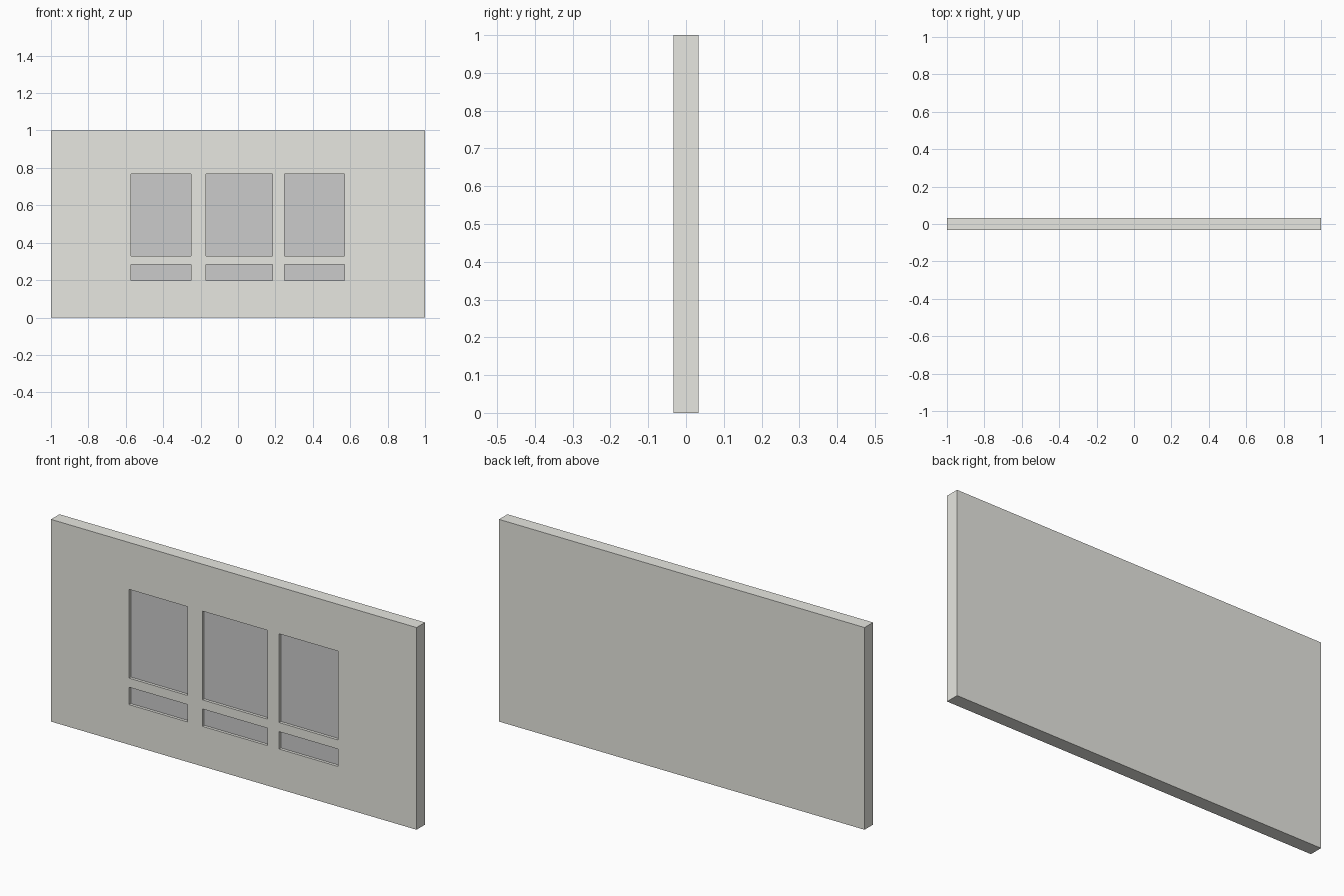
import bpy, bmesh

if "Cube" in bpy.data.objects:
    bpy.data.objects.remove(bpy.data.objects["Cube"])

HALF_DEPTH = 0.033
RECESS = 0.014

# Grid lines: wall edges plus the window column and row edges
xs = [-1, -0.573, -0.252, -0.172, 0.184, 0.248, 0.57, 1]
zs = [0, 0.198, 0.284, 0.329, 0.768, 1]
window_cols, window_rows = (1, 3, 5), (1, 3)


def material(name, color):
    mat = bpy.data.materials.new(name)
    mat.diffuse_color = (*color, 1)
    mat.use_nodes = True
    mat.node_tree.nodes["Principled BSDF"].inputs["Base Color"].default_value = mat.diffuse_color
    return mat


bm = bmesh.new()

# Front face as a grid of cells
grid = [[bm.verts.new((x, -HALF_DEPTH, z)) for z in zs] for x in xs]
windows = []
for i in range(len(xs) - 1):
    for j in range(len(zs) - 1):
        face = bm.faces.new((grid[i][j], grid[i + 1][j],
                             grid[i + 1][j + 1], grid[i][j + 1]))
        if i in window_cols and j in window_rows:
            windows.append(face)

# Wall sides and closed back
rim = [e for e in bm.edges if e.is_boundary]
new = bmesh.ops.extrude_edge_only(bm, edges=rim)["geom"]
bmesh.ops.translate(bm, verts=[g for g in new if isinstance(g, bmesh.types.BMVert)],
                    vec=(0, 2 * HALF_DEPTH, 0))
bmesh.ops.holes_fill(bm, edges=[e for e in bm.edges if e.is_boundary], sides=0)

# Recessed window panes
panes = bmesh.ops.extrude_discrete_faces(bm, faces=windows)["faces"]
for pane in panes:
    pane.material_index = 1
    bmesh.ops.translate(bm, verts=pane.verts[:], vec=(0, RECESS, 0))
    # Reveal around each pane
    for edge in pane.edges:
        a, b = edge.verts
        corners = []
        for v in (b, a):
            corners.append(v)
        for v in (a, b):
            corners.append(min((w for col in grid for w in col),
                               key=lambda w: (w.co - v.co).length))
        if not any(set(f.verts) == set(corners) for f in bm.faces):
            bm.faces.new(corners)

bmesh.ops.recalc_face_normals(bm, faces=bm.faces[:])
mesh = bpy.data.meshes.new("window_wall")
bm.to_mesh(mesh)
bm.free()
mesh.materials.append(material("wall_beige", (0.8, 0.8, 0.75)))
mesh.materials.append(material("pane_grey", (0.7, 0.7, 0.7)))
wall = bpy.data.objects.new("window_wall", mesh)
bpy.context.collection.objects.link(wall)
